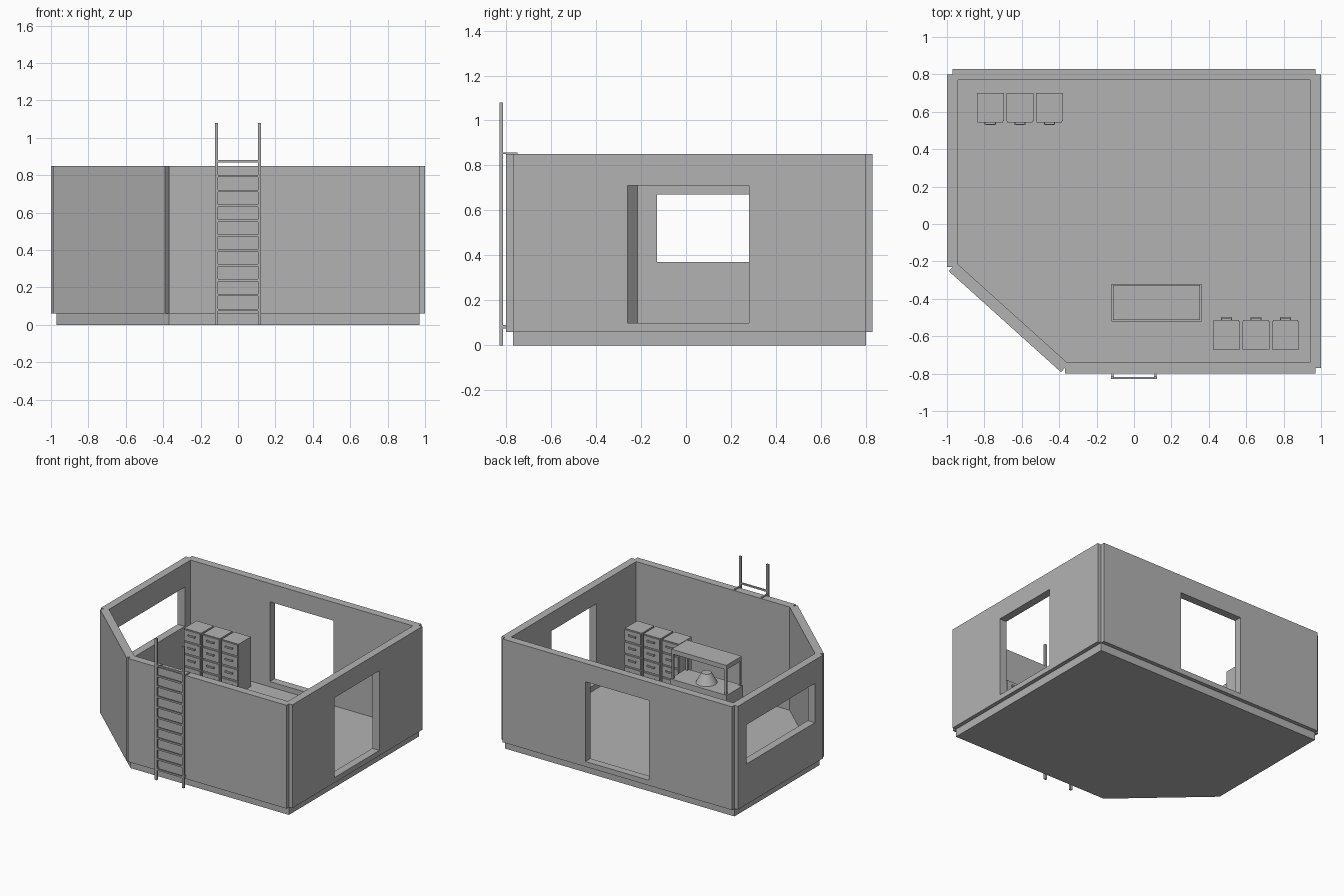
import bpy, bmesh, math
from mathutils import Vector, Matrix

if "Cube" in bpy.data.objects:
    bpy.data.objects.remove(bpy.data.objects["Cube"])

grey = bpy.data.materials.new("plain_grey")
grey.use_nodes = True
grey.diffuse_color = (0.45, 0.45, 0.45, 1)
grey.node_tree.nodes["Principled BSDF"].inputs["Base Color"].default_value = grey.diffuse_color


def finish(name, bm):
    bmesh.ops.recalc_face_normals(bm, faces=bm.faces)
    mesh = bpy.data.meshes.new(name)
    bm.to_mesh(mesh)
    bm.free()
    mesh.materials.append(grey)
    obj = bpy.data.objects.new(name, mesh)
    bpy.context.collection.objects.link(obj)
    return obj


def add_box(bm, x, y, z):
    """Add a box given its (low, high) range on each axis."""
    size = [b - a for a, b in (x, y, z)]
    mid = [(a + b) / 2 for a, b in (x, y, z)]
    bmesh.ops.create_cube(bm, size=1, matrix=Matrix.Translation(mid) @ Matrix.Diagonal((*size, 1)))


def extrude(bm, faces, offset):
    grown = bmesh.ops.extrude_face_region(bm, geom=faces)["geom"]
    verts = [v for v in grown if isinstance(v, bmesh.types.BMVert)]
    bmesh.ops.translate(bm, verts=verts, vec=offset)


FLOOR_TOP, WALL_TOP, THICK = 0.06, 0.85, 0.06

# Floor slab with one cut corner
outline = [Vector(p) for p in ((-0.37, -0.77), (0.97, -0.77), (0.97, 0.80), (-0.97, 0.80), (-0.97, -0.23))]
bm = bmesh.new()
base = bm.faces.new([bm.verts.new((p.x, p.y, 0)) for p in outline])
extrude(bm, [base], (0, 0, FLOOR_TOP))
finish("floor", bm)


def wall(name, start, end, opening=None):
    """Panel centred on a floor edge; opening = (from, to, bottom, top)."""
    along = (end - start).normalized()
    out = Vector((along.y, -along.x, 0))
    length = (end - start).length
    bm = bmesh.new()

    def ring(a, b, low, high):
        return [bm.verts.new(Vector((*(start + along * u), z)) - out * THICK / 2)
                for u, z in ((a, low), (b, low), (b, high), (a, high))]

    outer = ring(0, length, FLOOR_TOP, WALL_TOP)
    if opening:
        inner = ring(*opening)
        faces = [bm.faces.new((outer[i], outer[(i + 1) % 4], inner[(i + 1) % 4], inner[i])) for i in range(4)]
    else:
        faces = [bm.faces.new(outer)]
    extrude(bm, faces, out * THICK)
    finish(name, bm)


# Walls, one per floor edge, with two doorways and a wide window
walls = (("front_wall", None),
         ("left_wall", (0.51, 1.05, 0.10, 0.71)),
         ("back_wall", (0.70, 1.24, 0.10, 0.71)),
         ("right_wall", (0.10, 0.93, 0.37, 0.67)),
         ("corner_wall", None))
for i, (name, opening) in enumerate(walls):
    wall(name, outline[i], outline[(i + 1) % 5], opening)

# Ladder: rails, rungs and wall brackets
bm = bmesh.new()
for side in (-1, 1):
    x = side * 0.115
    add_box(bm, (x - 0.009, x + 0.009), (-0.83, -0.815), (0, 1.08))
    add_box(bm, (x - 0.006, x + 0.006), (-0.82, -0.75), (0.85, 0.857))
    add_box(bm, (x - 0.006, x + 0.006), (-0.82, -0.80), (0.075, 0.09))
for i in range(11):
    z = 0.08 + i * 0.0795
    add_box(bm, (-0.108, 0.108), (-0.828, -0.817), (z - 0.006, z + 0.006))
finish("ladder", bm)


# Filing cabinets: body, four drawer fronts and pull handles
def cabinet(name, x, back, facing):
    half, depth, height, rows = 0.072, 0.15, 0.38, 4
    bm = bmesh.new()

    def block(x0, x1, d0, d1, z0, z1):
        add_box(bm, (x + x0, x + x1), sorted((back + facing * d0, back + facing * d1)),
                (FLOOR_TOP + z0, FLOOR_TOP + z1))

    block(-half, half, 0, depth, 0, height)
    pitch = height / rows
    for row in range(rows):
        z = row * pitch
        block(-half + 0.004, half - 0.004, depth, depth + 0.008, z + 0.006, z + pitch - 0.006)
        block(-0.03, 0.03, depth + 0.016, depth + 0.022, z + 0.05, z + 0.062)
        for side in (-0.027, 0.027):
            block(side - 0.003, side + 0.003, depth + 0.008, depth + 0.016, z + 0.05, z + 0.062)
    finish(name, bm)


for i in range(3):
    cabinet(f"back_cabinet_{i + 1}", -0.768 + i * 0.158, 0.70, -1)
    cabinet(f"front_cabinet_{i + 1}", 0.494 + i * 0.158, -0.67, 1)

# Counter with a raised shelf on four posts
bm = bmesh.new()
add_box(bm, (-0.12, 0.36), (-0.52, -0.32), (FLOOR_TOP, 0.27))
finish("counter", bm)
bm = bmesh.new()
add_box(bm, (-0.112, 0.352), (-0.513, -0.327), (0.46, 0.495))
for x in (-0.105, 0.345):
    for y in (-0.506, -0.334):
        add_box(bm, (x - 0.007, x + 0.007), (y - 0.007, y + 0.007), (0.27, 0.46))
finish("counter_shelf", bm)

# Bell-shaped cover on the counter
bm = bmesh.new()
bmesh.ops.create_cone(bm, cap_ends=True, segments=24, radius1=0.075, radius2=0.035, depth=0.075,
                      matrix=Matrix.Translation((0.12, -0.42, 0.3075)))
bell = finish("counter_bell", bm)
for o in bpy.context.selected_objects:
    o.select_set(False)
bell.select_set(True)
bpy.context.view_layer.objects.active = bell
bpy.ops.object.shade_smooth_by_angle(angle=math.radians(35))
